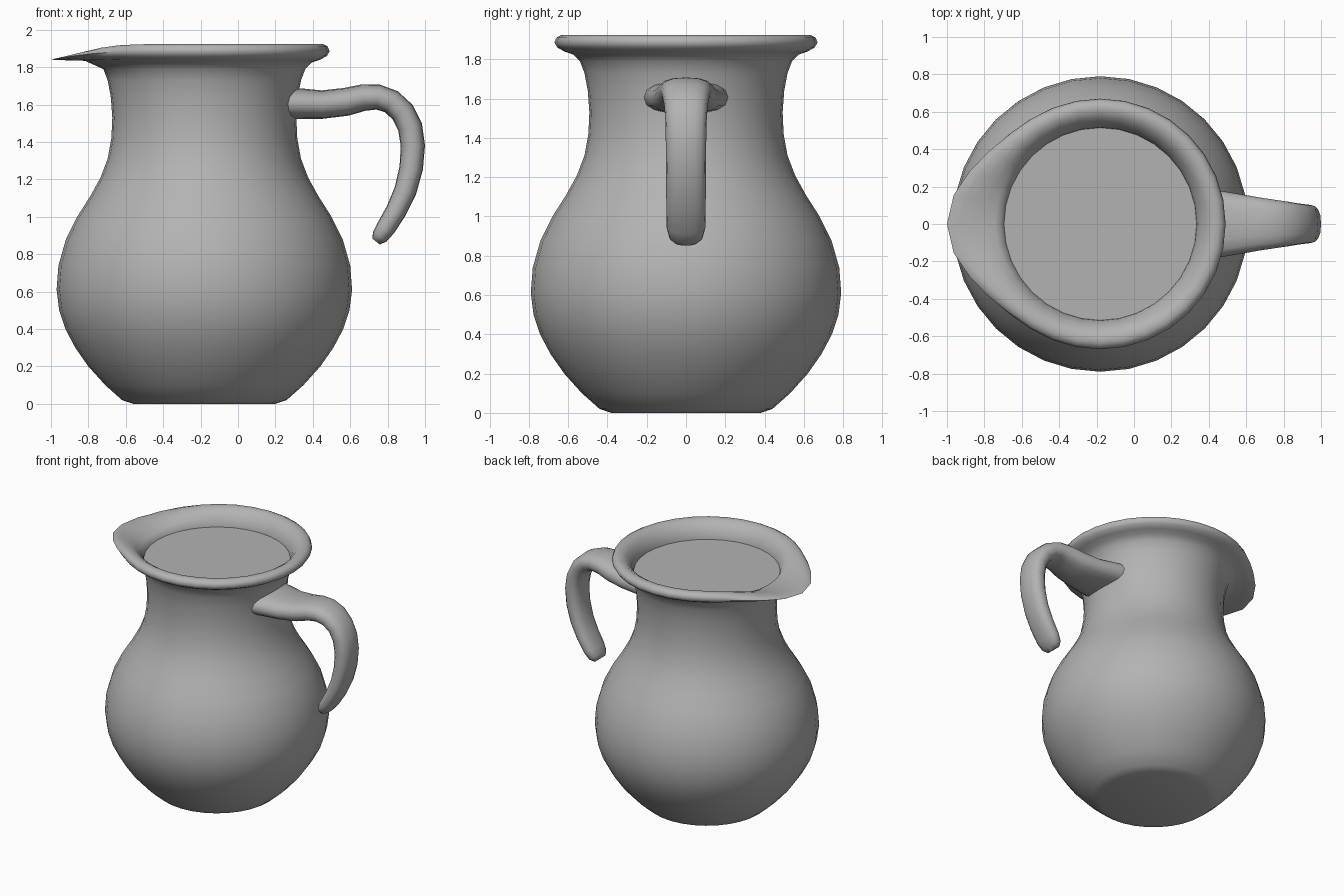
import bpy, bmesh, math
from mathutils import Vector

cube = bpy.data.objects.get("Cube")
if cube:
    bpy.data.objects.remove(cube, do_unlink=True)

grey = bpy.data.materials.new("grey_ceramic")
grey.use_nodes = True
colour = (0.45, 0.45, 0.45, 1)
grey.diffuse_color = colour
grey.node_tree.nodes["Principled BSDF"].inputs["Base Color"].default_value = colour

AXIS_X = -0.18
SEGMENTS = 32


def loft(name, rings, angle):
    """Skin a list of equal-length point rings and cap both ends."""
    bm = bmesh.new()
    loops = [[bm.verts.new(p) for p in ring] for ring in rings]
    n = len(loops[0])
    for a, b in zip(loops, loops[1:]):
        for i in range(n):
            j = (i + 1) % n
            bm.faces.new((a[i], a[j], b[j], b[i]))
    bm.faces.new(loops[0])
    bm.faces.new(loops[-1])
    bmesh.ops.recalc_face_normals(bm, faces=bm.faces)
    mesh = bpy.data.meshes.new(name)
    bm.to_mesh(mesh)
    bm.free()
    mesh.materials.append(grey)
    obj = bpy.data.objects.new(name, mesh)
    bpy.context.collection.objects.link(obj)
    bpy.ops.object.select_all(action="DESELECT")
    obj.select_set(True)
    bpy.context.view_layer.objects.active = obj
    bpy.ops.object.shade_smooth_by_angle(angle=math.radians(angle))
    return obj


def body_ring(r, z):
    """Round ring, pulled out and flattened towards -x to form the spout."""
    ring = []
    for i in range(SEGMENTS):
        a = 2 * math.pi * i / SEGMENTS
        away = abs(math.pi - a)
        pull = math.exp(-(away / math.radians(29)) ** 2)
        rr, zz = r, z
        if z > 1.8:
            rr += 0.15 * pull * max(0, min(1, (r - 0.5) / 0.17))
            zz = 1.836 + (z - 1.836) * (1 - 0.9 * pull)
        ring.append((AXIS_X + rr * math.cos(a), rr * math.sin(a), zz))
    return ring


# Body: outside wall, rolled rim, inside lip, closed by the flat filling
profile = [
    (0.38, 0), (0.44, 0.02), (0.53, 0.1), (0.62, 0.2), (0.69, 0.3),
    (0.743, 0.4), (0.776, 0.5), (0.79, 0.61), (0.78, 0.74), (0.74, 0.88),
    (0.68, 1), (0.61, 1.11), (0.555, 1.21), (0.517, 1.31), (0.497, 1.42),
    (0.492, 1.53), (0.5, 1.64), (0.517, 1.73), (0.54, 1.79), (0.575, 1.825),
    (0.62, 1.84), (0.655, 1.86), (0.67, 1.885), (0.66, 1.91), (0.635, 1.924),
    (0.6, 1.922), (0.565, 1.9), (0.535, 1.86), (0.518, 1.82), (0.515, 1.8),
]
loft("jug_body", [body_ring(r, z) for r, z in profile], 60)

# Handle: x, z, half width, half thickness along its centre line
path = [
    (0.2, 1.607, 0.225, 0.085), (0.32, 1.605, 0.205, 0.083),
    (0.45, 1.6, 0.18, 0.076), (0.58, 1.615, 0.158, 0.075),
    (0.67, 1.637, 0.142, 0.071), (0.75, 1.64, 0.13, 0.067),
    (0.82, 1.615, 0.12, 0.066), (0.88, 1.56, 0.11, 0.066),
    (0.92, 1.48, 0.105, 0.066), (0.935, 1.38, 0.103, 0.065),
    (0.926, 1.26, 0.102, 0.063), (0.895, 1.14, 0.101, 0.06),
    (0.845, 1.03, 0.1, 0.056), (0.79, 0.94, 0.098, 0.052),
    (0.758, 0.893, 0.085, 0.044), (0.738, 0.868, 0.055, 0.026),
]
rings = []
for i, (x, z, wide, thick) in enumerate(path):
    before, after = path[max(i - 1, 0)], path[min(i + 1, len(path) - 1)]
    along = Vector((after[0] - before[0], 0, after[1] - before[1])).normalized()
    out = Vector((-along.z, 0, along.x))
    ring = []
    for k in range(16):
        a = math.pi * k / 8
        c, s = math.cos(a), math.sin(a)
        # slightly squared oval section
        side = math.copysign(abs(c) ** 0.8, c) * wide
        lift = math.copysign(abs(s) ** 0.8, s) * thick
        ring.append(Vector((x, side, z)) + out * lift)
    rings.append(ring)
loft("handle", rings, 60)
